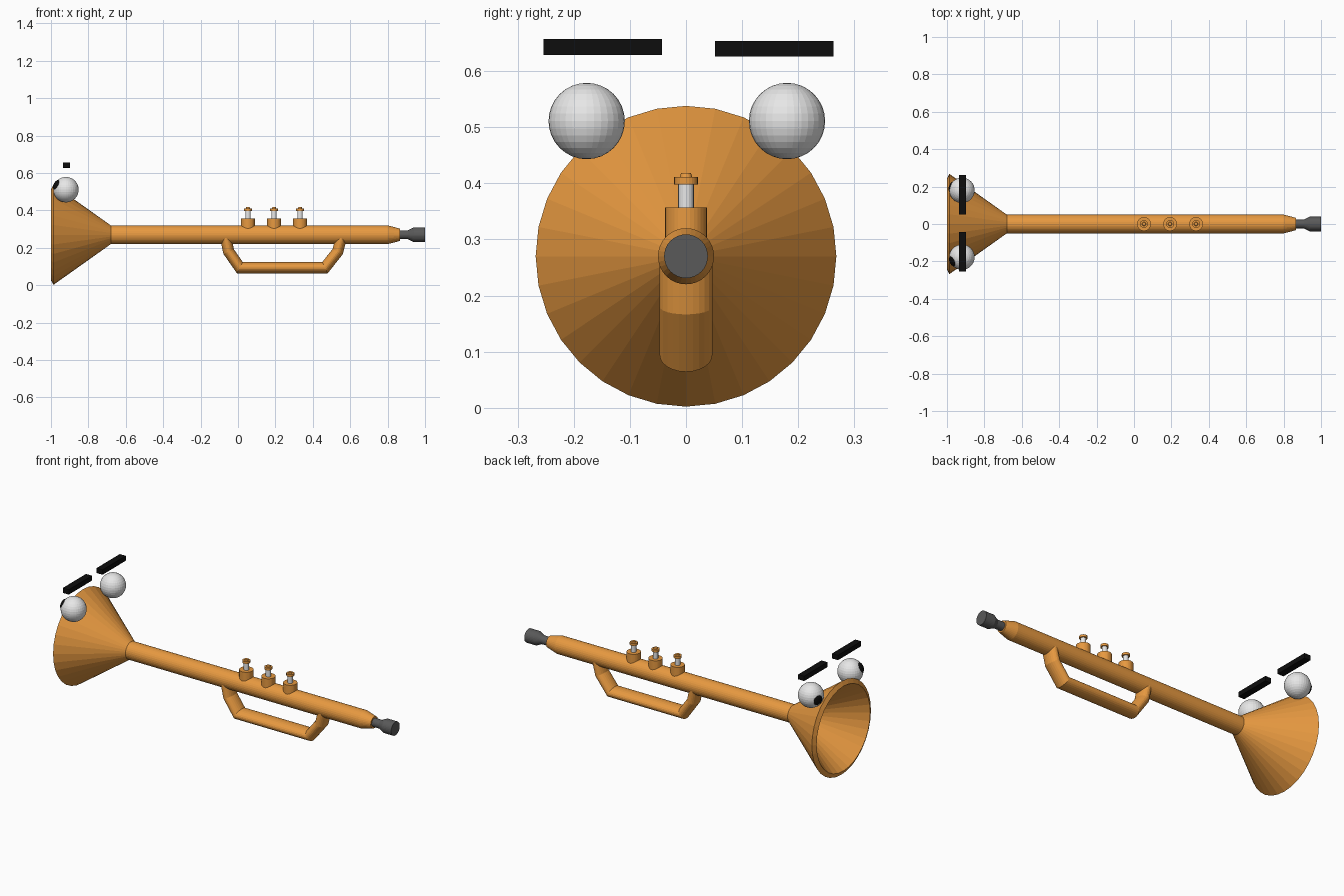
import bpy, bmesh, math
from mathutils import Vector, Matrix

if "Cube" in bpy.data.objects:
    bpy.data.objects.remove(bpy.data.objects["Cube"])

AXIS_Z = 0.27  # height of the horn's centre line


def material(name, rgb):
    m = bpy.data.materials.new(name)
    m.diffuse_color = (*rgb, 1)
    m.use_nodes = True
    m.node_tree.nodes["Principled BSDF"].inputs["Base Color"].default_value = m.diffuse_color
    return m


brass = material("brass", (0.8, 0.32, 0.052))
white = material("silver_white", (0.8, 0.8, 0.8))
grey = material("dark_grey", (0.1, 0.1, 0.1))
black = material("black", (0.004, 0.004, 0.004))


def finish(name, bm, mat):
    bmesh.ops.recalc_face_normals(bm, faces=bm.faces)
    me = bpy.data.meshes.new(name)
    bm.to_mesh(me)
    bm.free()
    me.materials.append(mat)
    ob = bpy.data.objects.new(name, me)
    bpy.context.collection.objects.link(ob)
    return ob


def skin(name, rings, mat):
    """Join rings of points into a capped tube."""
    bm = bmesh.new()
    loops = [[bm.verts.new(p) for p in r] for r in rings]
    n = len(loops[0])
    for a, b in zip(loops, loops[1:]):
        for i in range(n):
            j = (i + 1) % n
            bm.faces.new((a[i], a[j], b[j], b[i]))
    bm.faces.new(loops[0])
    bm.faces.new(loops[-1])
    return finish(name, bm, mat)


def lathe(name, profile, mat, origin, along_x=True, n=32):
    """Revolve (position, radius) pairs around the x or z axis."""
    rings = []
    for t, r in profile:
        ring = []
        for i in range(n):
            a = 2 * math.pi * i / n
            c, s = r * math.cos(a), r * math.sin(a)
            ring.append(Vector(origin) + Vector((t, c, s) if along_x else (c, s, t)))
        rings.append(ring)
    return skin(name, rings, mat)


def ball(name, centre, scale, mat, direction=(0, 0, 1), u=32, v=16):
    bm = bmesh.new()
    rot = Vector(direction).to_track_quat('Z', 'Y').to_matrix().to_4x4()
    m = Matrix.Translation(centre) @ rot @ Matrix.Diagonal((*scale, 1))
    bmesh.ops.create_uvsphere(bm, u_segments=u, v_segments=v, radius=1, matrix=m)
    return finish(name, bm, mat)


def box(name, lo, hi, mat):
    bm = bmesh.new()
    lo, hi = Vector(lo), Vector(hi)
    m = Matrix.Translation((lo + hi) / 2) @ Matrix.Diagonal((*(hi - lo), 1))
    bmesh.ops.create_cube(bm, size=1, matrix=m)
    return finish(name, bm, mat)


# Hollow bell, straight pipe and tapered end in one turned profile
lathe("bell_and_pipe", [
    (-0.66, 0.012), (-0.70, 0.025), (-1.0, 0.243),   # inside of the bell
    (-0.987, 0.268), (-0.68, 0.05),                  # rim and outside
    (0.80, 0.05), (0.866, 0.033)], brass, (0, 0, AXIS_Z))

# Mouthpiece
lathe("mouthpiece", [(0.85, 0.024), (0.91, 0.024), (0.94, 0.039), (1.0, 0.039)],
      grey, (0, 0, AXIS_Z))

# Lower loop: oval section swept along a bent path with mitred corners
path = [Vector((x, 0, z)) for x, z in [
    (-0.069, 0.27), (-0.05, 0.18), (0.01, 0.094),
    (0.465, 0.094), (0.533, 0.18), (0.556, 0.27)]]
rings = []
for k, p in enumerate(path):
    d0 = (p - path[max(k - 1, 0)]).normalized()
    d1 = (path[min(k + 1, len(path) - 1)] - p).normalized()
    d = (d0 + d1).normalized()
    side = Vector((-d.z, 0, d.x))
    widen = 1 / max(d.dot(d1), d.dot(d0))
    rings.append([p + side * 0.03 * widen * math.cos(2 * math.pi * i / 24)
                  + Vector((0, 0.047, 0)) * math.sin(2 * math.pi * i / 24)
                  for i in range(24)])
skin("lower_loop", rings, brass)

# Three valves: casing, stem and finger button
for i, x in enumerate((0.053, 0.193, 0.332), 1):
    lathe(f"valve_casing_{i}", [(0.29, 0.037), (0.357, 0.037)], brass, (x, 0, 0), False)
    lathe(f"valve_stem_{i}", [(0.35, 0.014), (0.40, 0.014)], white, (x, 0, 0), False, 16)
    lathe(f"valve_button_{i}", [(0.398, 0.021), (0.411, 0.021), (0.411, 0.011),
                                (0.418, 0.009)], brass, (x, 0, 0), False, 24)

# Eyes with pupils looking out past the bell mouth
R = 0.068
for side, y, look in (("front", -0.177, (-0.82, -0.36, 0.42)),
                      ("back", 0.18, (-0.93, 0.32, -0.12))):
    c = Vector((-0.92, y, 0.511))
    d = Vector(look).normalized()
    ball(f"eye_{side}", c, (R, R, R), white)
    ball(f"pupil_{side}", c + d * 0.062, (0.027, 0.027, 0.011), black, d, 24, 12)

# Floating eyebrows
box("eyebrow_front", (-0.935, -0.254, 0.629), (-0.897, -0.043, 0.657), black)
box("eyebrow_back", (-0.935, 0.052, 0.626), (-0.897, 0.263, 0.654), black)
